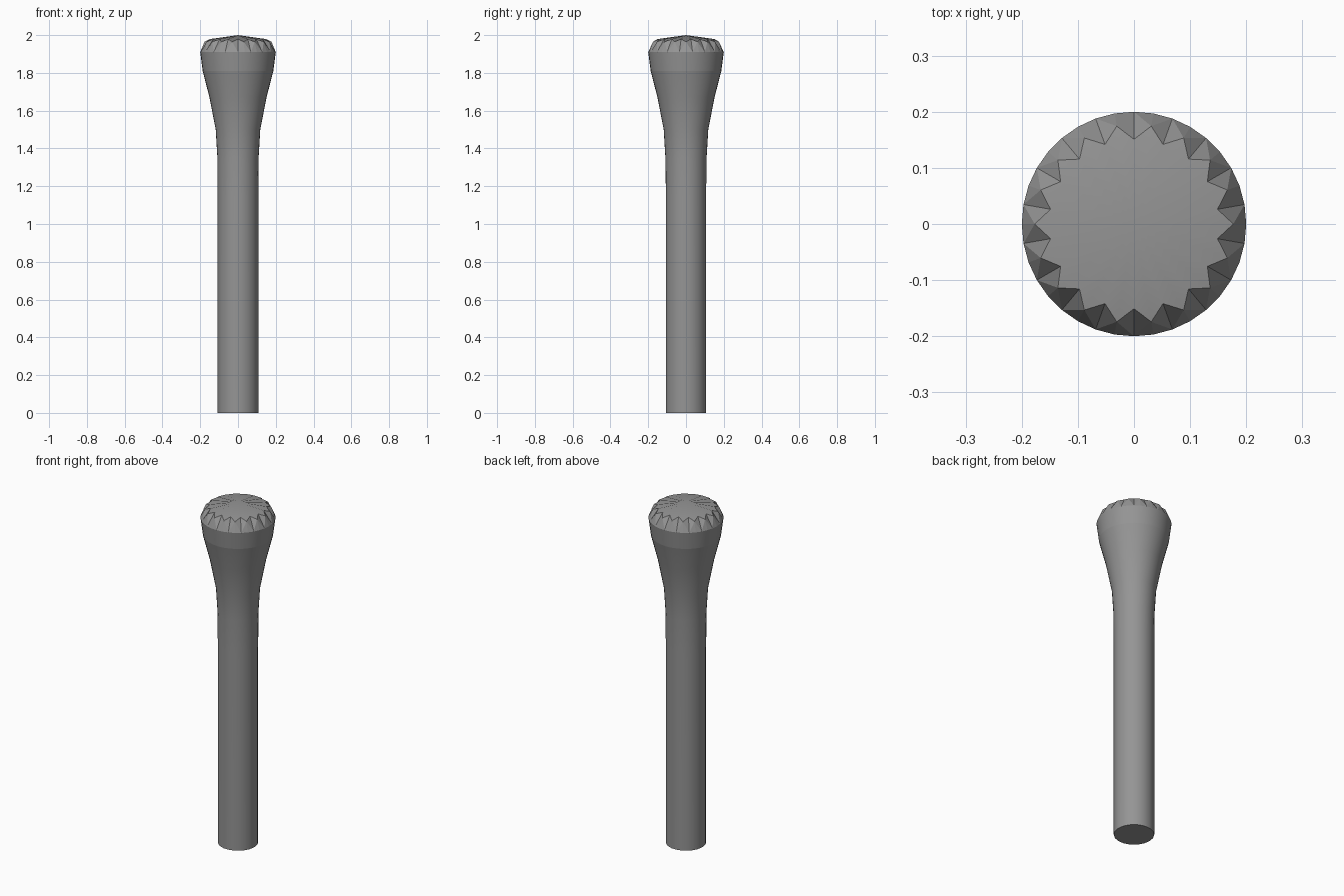
import bpy, bmesh, math

if "Cube" in bpy.data.objects:
    bpy.data.objects.remove(bpy.data.objects["Cube"])

N = 36                                  # sides around

# Profile of the shaft and flare: (radius, height)
profile = [(0.108, 0), (0.108, 1.15), (0.109, 1.35), (0.118, 1.5),
           (0.151, 1.67), (0.187, 1.81), (0.20, 1.91)]

bm = bmesh.new()


def ring(z, radius_even, radius_odd, z_odd=None):
    """Ring of N points, alternating between two radii and heights."""
    out = []
    for i in range(N):
        a = 2 * math.pi * i / N
        r = radius_odd if i % 2 else radius_even
        h = z_odd if (i % 2 and z_odd is not None) else z
        out.append(bm.verts.new((r * math.cos(a), r * math.sin(a), h)))
    return out


# Shaft is 18-sided at the bottom, the flare is fully round
rings = []
for r, z in profile:
    odd = r * math.cos(math.pi / 18) if z <= 1.15 else r
    rings.append(ring(z, r, odd))

for lo, hi in zip(rings, rings[1:]):
    for i in range(N):
        j = (i + 1) % N
        bm.faces.new((lo[i], lo[j], hi[j], hi[i])).smooth = True
bm.faces.new(list(reversed(rings[0])))

# Crown: faceted band of teeth, then a shallow smooth cap rising to the centre
rim = rings[-1]
teeth = ring(1.965, 0.177, 0.151, 1.979)
apex = bm.verts.new((0, 0, 2.0))
for i in range(N):
    j = (i + 1) % N
    if i % 2 == 0:
        bm.faces.new((rim[i], rim[j], teeth[i]))
        bm.faces.new((rim[j], teeth[j], teeth[i]))
    else:
        bm.faces.new((rim[i], rim[j], teeth[j]))
        bm.faces.new((rim[i], teeth[j], teeth[i]))
    bm.faces.new((teeth[i], teeth[j], apex)).smooth = True

# Crisp edges at the foot, below the head band, at the rim and around the cap
for loop in (rings[0], rings[-2], rim, teeth):
    for i in range(N):
        bm.edges.get((loop[i], loop[(i + 1) % N])).smooth = False

bm.normal_update()
mesh = bpy.data.meshes.new("flared_peg")
bm.to_mesh(mesh)
bm.free()

# Dark grey finish
mat = bpy.data.materials.new("dark_grey")
mat.diffuse_color = (0.3, 0.3, 0.3, 1)
mat.use_nodes = True
mat.node_tree.nodes["Principled BSDF"].inputs["Base Color"].default_value = mat.diffuse_color
mesh.materials.append(mat)

peg = bpy.data.objects.new("flared_peg", mesh)
bpy.context.collection.objects.link(peg)
